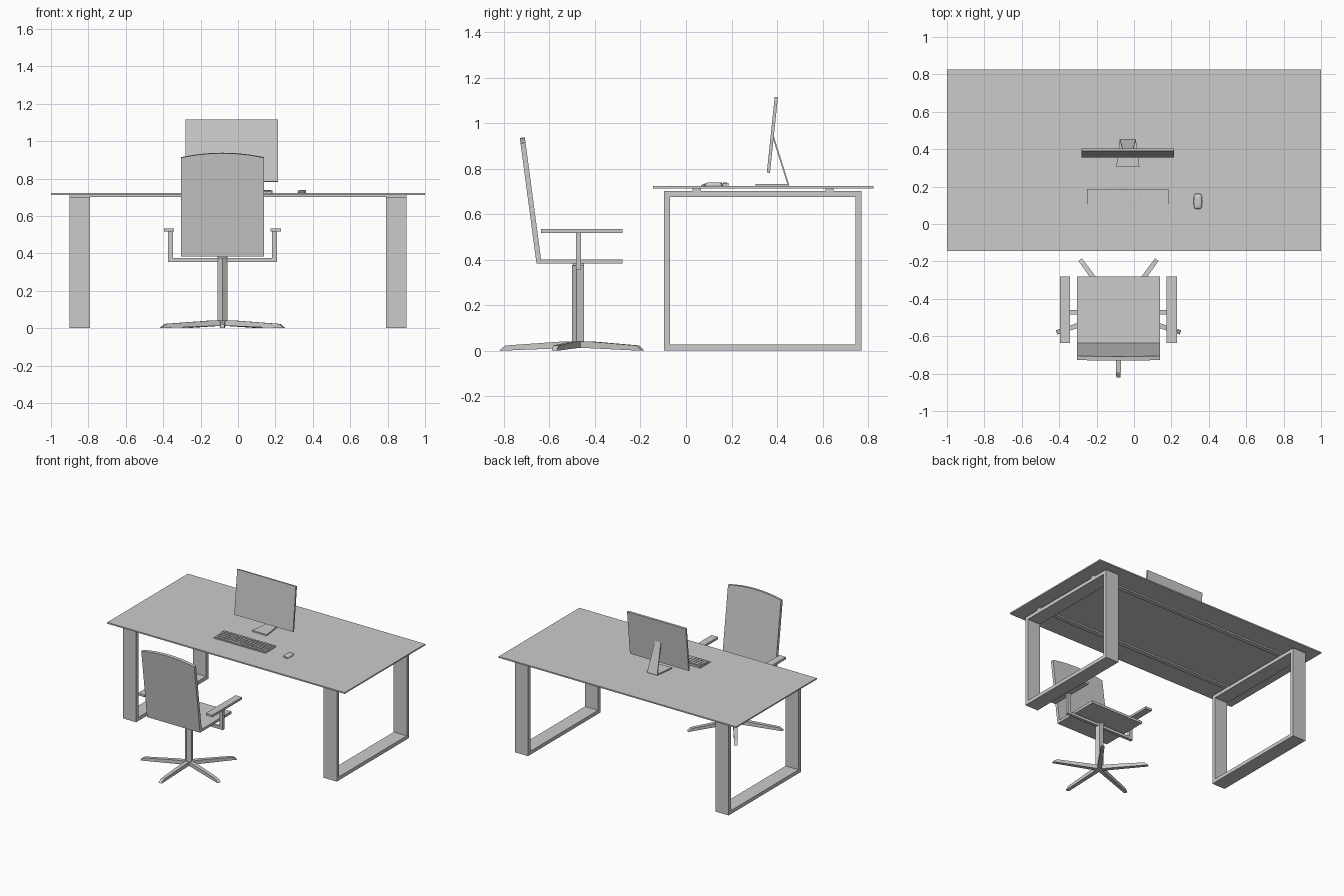
import bpy, bmesh
from math import sin, cos, pi, radians
from mathutils import Matrix, Vector

if "Cube" in bpy.data.objects:
    bpy.data.objects.remove(bpy.data.objects["Cube"])


def finish(name, bm, smooth=False):
    bmesh.ops.recalc_face_normals(bm, faces=bm.faces)
    me = bpy.data.meshes.new(name)
    bm.to_mesh(me)
    bm.free()
    ob = bpy.data.objects.new(name, me)
    bpy.context.collection.objects.link(ob)
    if smooth:
        bpy.ops.object.select_all(action='DESELECT')
        ob.select_set(True)
        bpy.context.view_layer.objects.active = ob
        bpy.ops.object.shade_smooth_by_angle(angle=radians(35))
    return ob


def loft(name, sections, closed=False, smooth=False):
    """Skin a row of equal point loops; cap the ends unless closed."""
    bm = bmesh.new()
    rings = [[bm.verts.new(p) for p in s] for s in sections]
    n = len(rings[0])
    pairs = list(zip(rings, rings[1:]))
    if closed:
        pairs.append((rings[-1], rings[0]))
    for a, b in pairs:
        for i in range(n):
            j = (i + 1) % n
            bm.faces.new((a[i], a[j], b[j], b[i]))
    if not closed:
        bm.faces.new(rings[0])
        bm.faces.new(rings[-1])
    return finish(name, bm, smooth)


def prism(name, yz, x0, x1):
    return loft(name, [[(x, y, z) for y, z in yz] for x in (x0, x1)])


def add_box(bm, x0, x1, y0, y1, z0, z1):
    m = Matrix.Translation(((x0 + x1) / 2, (y0 + y1) / 2, (z0 + z1) / 2))
    m = m @ Matrix.Diagonal((x1 - x0, y1 - y0, z1 - z0, 1))
    bmesh.ops.create_cube(bm, size=1, matrix=m)


def box(name, *dims):
    bm = bmesh.new()
    add_box(bm, *dims)
    return finish(name, bm)


# Desk: top, two long rails, two rectangular loop legs
TOP = 0.723
box("desk_top", -1, 1, -0.145, 0.825, 0.713, TOP)
for name, y in (("front_rail", 0.047), ("back_rail", 0.63)):
    box(name, -0.9, 0.9, y - 0.018, y + 0.018, 0.702, 0.713)
T = 0.027
for name, x0, x1 in (("left_leg_frame", -0.9, -0.79), ("right_leg_frame", 0.79, 0.9)):
    corners = ((-0.097, 0, 1, 1), (0.772, 0, -1, 1),
               (0.772, 0.702, -1, -1), (-0.097, 0.702, 1, -1))
    loft(name, [[(x0, y, z), (x1, y, z), (x1, y + a * T, z + b * T), (x0, y + a * T, z + b * T)]
                for y, z, a, b in corners], closed=True)

# Monitor: tilted screen, tapered foot and sloping stand plate
MX = -0.033
prism("monitor_screen", [(0.355, 0.783), (0.369, 0.781), (0.404, 1.114), (0.390, 1.116)],
      MX - 0.247, MX + 0.247)
loft("monitor_foot", [[(MX + s * w, y, z) for s, w, y in
                       ((-1, 0.062, 0.305), (1, 0.062, 0.305), (1, 0.043, 0.452), (-1, 0.043, 0.452))]
                      for z in (TOP, 0.733)])
loft("monitor_stand", [[(MX - w, y - 0.007, z), (MX + w, y - 0.007, z), (MX + w, y, z), (MX - w, y, z)]
                       for w, y, z in ((0.042, 0.453, 0.731), (0.024, 0.383, 0.952))])

# Keyboard: wedge body with rows of keys following the slope
prism("keyboard_body", [(0.065, TOP), (0.187, TOP), (0.187, 0.737), (0.065, 0.728)], -0.25, 0.185)
bm = bmesh.new()
rows, cols = 5, 17
px, py = 0.423 / cols, 0.112 / rows
for r in range(rows):
    for c in range(cols):
        if r == 0 and 4 <= c <= 8:
            continue
        x, y = -0.244 + c * px, 0.07 + r * py
        z = 0.728 + (y - 0.065) * 0.074
        add_box(bm, x + 0.002, x + px - 0.002, y + 0.002, y + py - 0.002, z - 0.001, z + 0.005)
add_box(bm, -0.244 + 4 * px + 0.002, -0.244 + 9 * px - 0.002, 0.072, 0.068 + py, 0.727, 0.733)
finish("keyboard_keys", bm)


# Mouse: rounded plan outline stacked into a low dome
def sgn_pow(v, e):
    return abs(v) ** e * (1 if v >= 0 else -1)


loft("mouse", [[(0.342 + 0.023 * k * sgn_pow(cos(2 * pi * i / 24), 0.55),
                 0.121 + 0.042 * k * sgn_pow(sin(2 * pi * i / 24), 0.55), z) for i in range(24)]
               for k, z in ((0.94, TOP), (1, 0.728), (0.93, 0.734), (0.75, 0.738), (0.4, 0.740))],
     smooth=True)

# Chair shell: L-shaped section swept across x with an arched top edge
CX, CY, HW = -0.083, -0.472, 0.223
sections = []
for i in range(17):
    t = i / 8 - 1
    top = 0.938 - 0.024 * t * t
    lean = 0.132 * (top - 0.383)
    sections.append([(CX + t * HW, y, z) for y, z in (
        (-0.28, 0.383), (-0.657, 0.383), (-0.657 - lean, top - 0.003),
        (-0.635 - lean, top), (-0.637, 0.402), (-0.28, 0.402))])
loft("seat_and_backrest", sections, smooth=True)

# Armrests: cross bar, posts and pads
box("arm_cross_bar", CX - 0.292, CX + 0.292, CY - 0.011, CY + 0.011, 0.355, 0.376)
box("seat_mount", CX - 0.026, CX + 0.026, CY - 0.024, CY + 0.024, 0.374, 0.384)
for name, s in (("left", -1), ("right", 1)):
    a, b = sorted((CX + s * 0.265, CX + s * 0.292))
    box(name + "_arm_post", a, b, CY - 0.011, CY + 0.011, 0.355, 0.518)
    a, b = sorted((CX + s * 0.258, CX + s * 0.313))
    box(name + "_arm_pad", a, b, -0.637, -0.28, 0.517, 0.534)

# Column: five-sided post
loft("chair_column", [[(CX + 0.028 * sin(2 * pi * i / 5), CY - 0.028 * cos(2 * pi * i / 5), z)
                       for i in range(5)] for z in (0.02, 0.376)])

# Star base: five tapered feet
foot = ((0, 0.041), (0.08, 0.040), (0.322, 0.023), (0.348, 0.002), (0.343, 0), (0.27, 0.003), (0, 0.014))
for k in range(5):
    a = -pi / 2 + k * 2 * pi / 5
    d, n = Vector((cos(a), sin(a), 0)), Vector((-sin(a), cos(a), 0))
    loft(f"base_foot_{k + 1}", [[Vector((CX, CY, z)) + d * r + n * s * (0.016 - 0.012 * r)
                                 for r, z in foot] for s in (-1, 1)])
